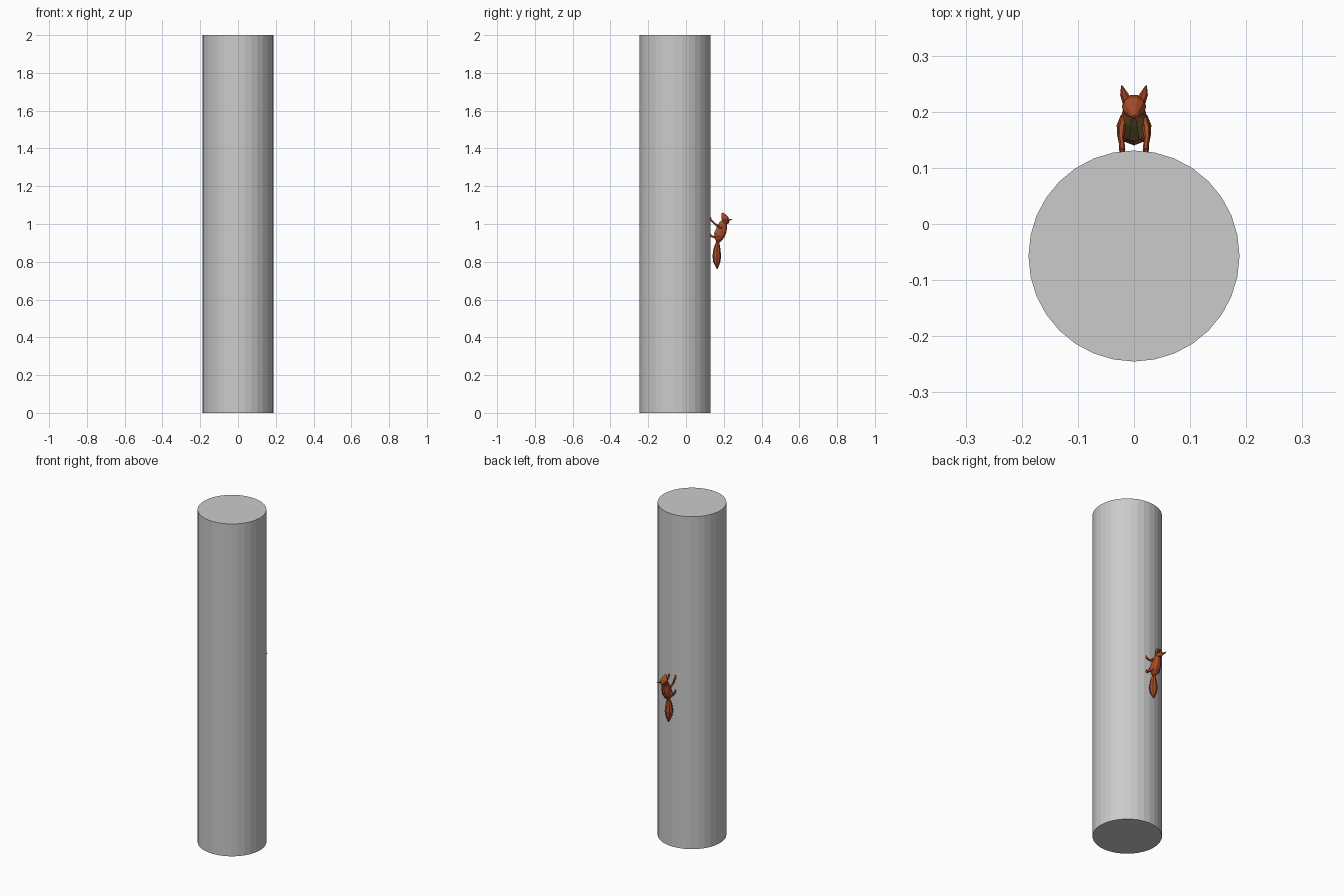
import bpy, bmesh, math
from mathutils import Vector

cube = bpy.data.objects.get("Cube")
if cube:
    bpy.data.objects.remove(cube, do_unlink=True)


def material(name, colour):
    m = bpy.data.materials.new(name)
    m.use_nodes = True
    m.diffuse_color = (*colour, 1)
    m.node_tree.nodes["Principled BSDF"].inputs["Base Color"].default_value = (*colour, 1)
    return m


GREY = material("trunk grey", (0.6, 0.6, 0.6))
FUR = material("red brown fur", (0.38, 0.07, 0.02))
BELLY = material("olive belly", (0.24, 0.17, 0.05))


def finish(name, bm, *mats):
    bmesh.ops.recalc_face_normals(bm, faces=bm.faces)
    mesh = bpy.data.meshes.new(name)
    bm.to_mesh(mesh)
    bm.free()
    for m in mats:
        mesh.materials.append(m)
    ob = bpy.data.objects.new(name, mesh)
    bpy.context.collection.objects.link(ob)
    return ob


def loft(name, rings, sides=8, side=1):
    """Skin rings (x, y, z, half width, half depth) along their path."""
    bm = bmesh.new()
    points = [Vector((side * r[0], r[1], r[2])) for r in rings]
    loops = []
    for i, r in enumerate(rings):
        along = (points[min(i + 1, len(points) - 1)] - points[max(i - 1, 0)]).normalized()
        depth = along.cross(Vector((1, 0, 0))).normalized()
        width = depth.cross(along)
        loops.append([bm.verts.new(points[i] + width * r[3] * math.cos(a) + depth * r[4] * math.sin(a))
                      for a in (math.tau * k / sides for k in range(sides))])
    for a, b in zip(loops, loops[1:]):
        for k in range(sides):
            n = (k + 1) % sides
            bm.faces.new((a[k], a[n], b[n], b[k]))
    bm.faces.new(loops[0])
    bm.faces.new(loops[-1])
    return finish(name, bm, FUR, BELLY)


# Tree trunk
bm = bmesh.new()
bmesh.ops.create_cone(bm, cap_ends=True, segments=32, radius1=0.188, radius2=0.188, depth=2)
bmesh.ops.translate(bm, verts=bm.verts, vec=(0, -0.057, 1))
finish("trunk", bm, GREY)

# Squirrel body, with a paler belly toward the trunk
body = loft("squirrel_body", [
    (0, .17, .905, .01, .01), (0, .172, .92, .023, .022), (0, .178, .945, .027, .032),
    (0, .188, .97, .024, .03), (0, .195, .995, .019, .025), (0, .202, 1.012, .016, .018)], 10)
for face in body.data.polygons:
    if face.normal.y < -0.5:
        face.material_index = 1

# Head looking up the trunk
loft("squirrel_head", [
    (0, .213, .998, .012, .012), (0, .211, 1.012, .021, .02), (0, .207, 1.03, .021, .02),
    (0, .2, 1.043, .014, .014), (0, .194, 1.054, .008, .008), (0, .192, 1.059, .003, .003)], 10)

# Bushy hanging tail
loft("squirrel_tail", [
    (0, .17, .92, .008, .008), (0, .167, .9, .01, .01), (0, .164, .87, .018, .018),
    (0, .163, .83, .024, .023), (0, .163, .80, .019, .019), (0, .165, .775, .009, .009),
    (0, .165, .762, .002, .002)])

# Paired ears, arms and legs
for word, s in (("left", 1), ("right", -1)):
    loft(word + "_ear", [(.012, .218, 1.018, .009, .005), (.018, .232, 1.022, .007, .004),
                         (.022, .247, 1.026, .001, .001)], 6, s)
    loft(word + "_arm", [(.017, .19, .983, .008, .011), (.022, .172, .987, .007, .008),
                         (.023, .153, 1.0, .005, .006), (.021, .138, 1.015, .005, .005),
                         (.02, .129, 1.025, .004, .003)], 6, s)
    loft(word + "_leg", [(.018, .192, .945, .006, .012), (.022, .175, .938, .009, .018),
                         (.023, .158, .932, .007, .011), (.022, .144, .932, .005, .006),
                         (.021, .129, .936, .005, .005)], 6, s)
    # Paws lying against the bark
    for limb, z in (("front", 1.016), ("hind", .93)):
        loft(f"{word}_{limb}_paw", [(.021, .132, z, .004, .003), (.021, .132, z + .01, .006, .003),
                                    (.021, .131, z + .02, .003, .002)], 6, s)
